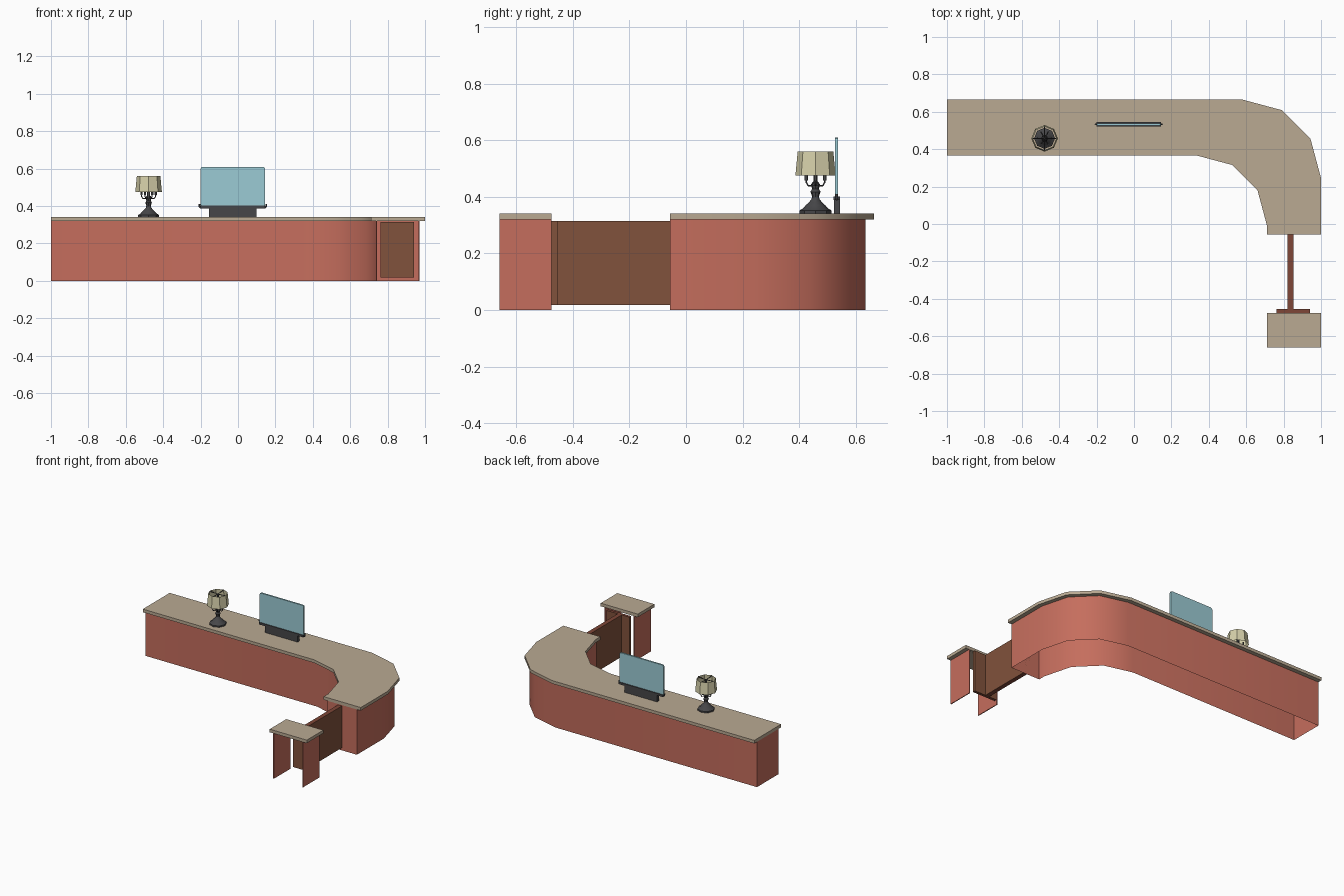
import bpy, bmesh, math
from mathutils import Vector

if "Cube" in bpy.data.objects:
    bpy.data.objects.remove(bpy.data.objects["Cube"])


def mat(name, r, g, b):
    m = bpy.data.materials.new(name)
    m.diffuse_color = (r, g, b, 1)
    m.use_nodes = True
    m.node_tree.nodes["Principled BSDF"].inputs["Base Color"].default_value = m.diffuse_color
    return m


TOP = mat("tan_top", .49, .40, .29)
BODY = mat("terracotta", .56, .155, .11)
BROWN = mat("brown_panel", .22, .085, .045)
TRIM = mat("red_brown_edge", .21, .062, .038)
DARK = mat("charcoal", .062, .062, .066)
GLASS = mat("pale_teal", .33, .60, .66)
SHADE = mat("cream_shade", .67, .63, .40)


def finish(name, bm, *mats, smooth=False):
    me = bpy.data.meshes.new(name)
    bm.to_mesh(me)
    bm.free()
    ob = bpy.data.objects.new(name, me)
    bpy.context.collection.objects.link(ob)
    for m in mats:
        me.materials.append(m)
    if smooth:
        bpy.ops.object.select_all(action='DESELECT')
        ob.select_set(True)
        bpy.context.view_layer.objects.active = ob
        bpy.ops.object.shade_smooth_by_angle(angle=math.radians(40))
    return ob


def prism(name, pts, z0, z1, m, caps=True, smooth=False):
    bm = bmesh.new()
    lo = [bm.verts.new((x, y, z0)) for x, y in pts]
    hi = [bm.verts.new((x, y, z1)) for x, y in pts]
    n = len(pts)
    for i in range(n):
        j = (i + 1) % n
        bm.faces.new((lo[i], lo[j], hi[j], hi[i]))
    if caps:
        bm.faces.new(hi)
        bm.faces.new(lo[::-1])
    return finish(name, bm, m, smooth=smooth)


def box(name, x0, x1, y0, y1, z0, z1, m, edge=None, bevel=0):
    bm = bmesh.new()
    bmesh.ops.create_cube(bm, size=1)
    for v in bm.verts:
        v.co = ((x0 + x1) / 2 + v.co.x * (x1 - x0),
                (y0 + y1) / 2 + v.co.y * (y1 - y0),
                (z0 + z1) / 2 + v.co.z * (z1 - z0))
    bm.normal_update()
    if edge:  # top and bottom edges in the trim colour
        for f in bm.faces:
            f.material_index = int(abs(f.normal.z) > .5)
    if bevel:  # round the corners seen from the front
        es = [e for e in bm.edges if abs(e.verts[0].co.y - e.verts[1].co.y) > .001]
        bmesh.ops.bevel(bm, geom=es, offset=bevel, segments=2, profile=.5, affect='EDGES')
    return finish(name, bm, *([m, edge] if edge else [m]))


def lathe(name, prof, n, cx, cy, m, smooth=True):
    bm = bmesh.new()
    rings = [[bm.verts.new((cx + r * math.cos(math.tau * i / n),
                            cy + r * math.sin(math.tau * i / n), z))
              for i in range(n)] for r, z in prof]
    for a, b in zip(rings, rings[1:]):
        for i in range(n):
            j = (i + 1) % n
            bm.faces.new((a[i], a[j], b[j], b[i]))
    return finish(name, bm, m, smooth=smooth)


def tube(name, paths, r, m):
    cu = bpy.data.curves.new(name, 'CURVE')
    cu.dimensions = '3D'
    cu.bevel_depth = r
    cu.bevel_resolution = 0
    cu.use_fill_caps = True
    for p in paths:
        s = cu.splines.new('POLY')
        s.points.add(len(p) - 1)
        for q, c in zip(s.points, p):
            q.co = (*c, 1)
    cu.materials.append(m)
    ob = bpy.data.objects.new(name, cu)
    bpy.context.collection.objects.link(ob)


# Counter outline: two straight runs joined by three-segment corners
def outline(inset):
    def arc(cx, cy, r, steps):
        return [(cx + r * math.cos(math.radians(a)), cy + r * math.sin(math.radians(a)))
                for a in steps]
    return ([(1 - inset, -.057)] + arc(.58, .245, .42 - inset, (0, 30, 60, 90))
            + [(-1, .665 - inset), (-1, .365 + inset)]
            + arc(.34, -.005, .37 + inset, (90, 60, 30, 0)) + [(.71 + inset, -.057)])


prism("counter_top", outline(0), .32, .342, TOP, smooth=True)
prism("counter_body", outline(.03), 0, .32, BODY, caps=False, smooth=True)

# End pedestal: slab on two side walls
box("pedestal_top", .71, 1, -.66, -.475, .32, .342, TOP)
for side, x in (("left", .737), ("right", .965)):
    box("pedestal_wall_" + side, x, x + .006, -.66, -.475, 0, .32, BODY)

# Gate between the pedestal and the counter
box("gate_panel", .822, .853, -.455, -.057, .018, .314, BROWN, TRIM)
box("gate_post", .762, .941, -.475, -.455, .018, .314, BROWN, TRIM)

# Screen on its stand
box("screen", -.2, .145, .527, .538, .395, .61, GLASS, bevel=.012)
box("screen_stand", -.155, .1, .523, .545, .342, .392, DARK)
box("screen_rail", -.2, .145, .521, .545, .388, .402, DARK)
tube("rail_ends", [[(x, .533, .39), (x + d, .533, .398), (x + d, .533, .41)]
                   for x, d in ((-.198, -.008), (.143, .008))], .005, DARK)

# Table lamp
LX, LY = -.478, .458
lathe("lamp_base", [(0, .342), (.056, .342), (.056, .352), (.042, .361), (.035, .37),
                    (.024, .38), (.014, .392), (.012, .402), (.018, .418), (.012, .428),
                    (.015, .44), (.008, .452), (.006, .55), (0, .556)], 8, LX, LY, DARK)
lathe("lamp_shade", [(.071, .476), (.063, .56)], 8, LX, LY, SHADE)
arms, cups, spokes = [], [], []
for k in range(6):
    a = math.tau * k / 6
    c, s = math.cos(a), math.sin(a)
    arms.append([(LX + r * c, LY + r * s, z) for r, z in
                 ((.008, .452), (.018, .44), (.03, .44), (.038, .452), (.038, .464))])
    cups.append([(LX + .038 * c, LY + .038 * s, z) for z in (.458, .49)])
for k in range(4):
    a = math.tau * k / 4
    spokes.append([(LX, LY, .552),
                   (LX + .062 * math.cos(a), LY + .062 * math.sin(a), .556)])
tube("lamp_arms", arms, .003, DARK)
tube("lamp_candles", cups, .006, DARK)
tube("shade_spokes", spokes, .003, DARK)
